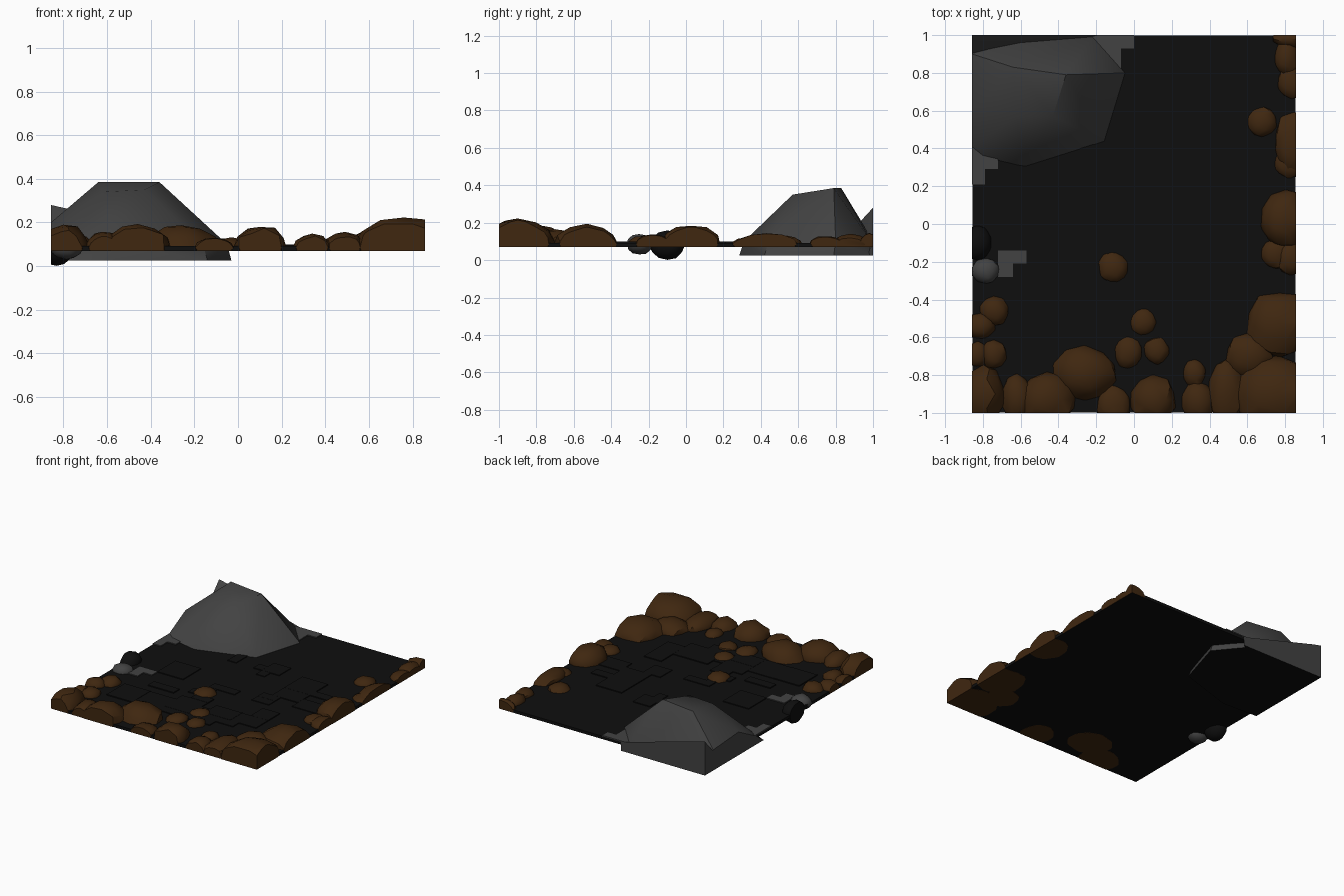
import bpy, bmesh, random
from mathutils import Vector

if "Cube" in bpy.data.objects:
    bpy.data.objects.remove(bpy.data.objects["Cube"])

random.seed(4)
HX, HY = 0.857, 1.0          # half extents of the terrain tile
BOTTOM, TOP = 0.07, 0.092    # ground slab heights


def material(name, rgb):
    m = bpy.data.materials.new(name)
    m.diffuse_color = (*rgb, 1)
    m.use_nodes = True
    m.node_tree.nodes["Principled BSDF"].inputs["Base Color"].default_value = m.diffuse_color
    return m


BLACK = material("black_ground", (0.0045, 0.0045, 0.0045))
GREY = material("grey_stone", (0.055, 0.055, 0.055))
BROWN = material("brown_earth", (0.050, 0.020, 0.005))


def clip(bm, co, no):
    """Cut away everything beyond a plane and close the hole."""
    bmesh.ops.bisect_plane(bm, geom=bm.verts[:] + bm.edges[:] + bm.faces[:], dist=1e-5,
                           plane_co=co, plane_no=no, clear_outer=True)
    bmesh.ops.holes_fill(bm, edges=[e for e in bm.edges if e.is_boundary], sides=0)


def finish(bm, name, mats, angle=None):
    bmesh.ops.recalc_face_normals(bm, faces=bm.faces)
    me = bpy.data.meshes.new(name)
    bm.to_mesh(me)
    bm.free()
    ob = bpy.data.objects.new(name, me)
    bpy.context.collection.objects.link(ob)
    for m in mats:
        me.materials.append(m)
    if angle:
        bpy.ops.object.select_all(action='DESELECT')
        ob.select_set(True)
        bpy.context.view_layer.objects.active = ob
        bpy.ops.object.shade_smooth_by_angle(angle=angle)
    return ob


def box(name, x0, x1, y0, y1, z0, z1, mat):
    bm = bmesh.new()
    bmesh.ops.create_cube(bm, size=1)
    for v in bm.verts:
        v.co = Vector(((x0 + x1) / 2 + v.co.x * (x1 - x0),
                       (y0 + y1) / 2 + v.co.y * (y1 - y0),
                       (z0 + z1) / 2 + v.co.z * (z1 - z0)))
    return finish(bm, name, [mat])


def boulder(name, c, r, mat, floor=None, jitter=0.07):
    """Uneven low-poly ellipsoid, trimmed at the tile borders."""
    bm = bmesh.new()
    bmesh.ops.create_icosphere(bm, subdivisions=2, radius=1)
    for v in bm.verts:
        k = 1 + random.uniform(-jitter, jitter)
        v.co = Vector([c[i] + v.co[i] * r[i] * k for i in range(3)])
    clip(bm, (-HX, 0, 0), (-1, 0, 0))
    clip(bm, (HX, 0, 0), (1, 0, 0))
    clip(bm, (0, -HY, 0), (0, -1, 0))
    clip(bm, (0, HY, 0), (0, 1, 0))
    if floor is not None:
        clip(bm, (0, 0, floor), (0, 0, -1))
    return finish(bm, name, [mat], 0.6)


def hull(name, points):
    """Faceted grey rock with a dark underside."""
    bm = bmesh.new()
    for p in points:
        bm.verts.new(p)
    res = bmesh.ops.convex_hull(bm, input=bm.verts)
    bmesh.ops.delete(bm, geom=list({g for g in res["geom_interior"] + res["geom_unused"]
                                    if isinstance(g, bmesh.types.BMVert)}), context='VERTS')
    bm.normal_update()
    bmesh.ops.recalc_face_normals(bm, faces=bm.faces)
    for f in bm.faces:
        f.material_index = 1 if f.normal.z < -0.9 else 0
    return finish(bm, name, [GREY, BLACK], 0.6)


# Ground slab
E = 0.002
box("ground_slab", -HX + E, HX - E, -HY + E, HY - E, BOTTOM, TOP, BLACK)

# Low stepped patches on the ground
CELL = HX / 12
for i in range(26):
    x = -HX + CELL * random.randint(3, 19)
    y = -HY + CELL * random.randint(5, 18)
    box("ground_step", x, x + CELL * random.randint(1, 4), y, y + CELL * random.randint(1, 3),
        TOP - 0.002, TOP + 0.005 + 0.0001 * i, BLACK)

# Grey stone tiles beside the rocks
for x0, x1, y0, y1 in [(-0.24, 0.0, 0.93, 1), (-0.2, -0.07, 0.8, 0.93),
                       (-HX, -0.72, 0.29, 0.45), (-HX, -0.79, 0.21, 0.29),
                       (-0.72, -0.57, -0.21, -0.14), (-0.72, -0.64, -0.28, -0.21)]:
    box("stone_tile", x0, x1, y0, y1, TOP, TOP + 0.007, GREY)

# Large rock: buried base, ground outline, front shoulder and crest
hull("large_rock", [
    (-HX, 0.30, 0.025), (-0.57, 0.285, 0.025), (-0.14, 0.42, 0.025), (-0.03, 0.79, 0.025),
    (-0.2, 0.998, 0.025), (-HX, 0.998, 0.025),
    (-HX, 0.41, 0.10), (-0.57, 0.31, 0.10), (-0.16, 0.44, 0.10), (-0.05, 0.80, 0.10),
    (-0.22, 0.99, 0.10), (-0.6, 0.96, 0.17), (-HX, 0.90, 0.18), (-HX, 0.6, 0.2),
    (-0.62, 0.57, 0.34), (-0.43, 0.57, 0.35), (-0.64, 0.83, 0.385), (-0.36, 0.79, 0.385),
])

# Corner rock rising behind it
hull("corner_rock", [
    (-HX, 1, 0.28), (-0.79, 1, 0.265), (-0.16, 1, 0.09), (-0.16, 1, 0.025), (-HX, 1, 0.025),
    (-HX, 0.88, 0.15), (-0.5, 0.94, 0.12), (-HX, 0.88, 0.025), (-0.2, 0.97, 0.025),
])

# Small rocks on the left border
boulder("small_grey_rock", (-0.785, -0.25, 0.085), (0.075, 0.07, 0.056), GREY)
boulder("small_black_rock", (-0.83, -0.1, 0.08), (0.08, 0.095, 0.08), BLACK, 0.0, 0.03)

# Brown earth mounds: x, y, x radius, y radius, top height
MOUNDS = [
    (.76, -.9, .24, .2, .225), (.77, -.53, .18, .18, .19), (.61, -.7, .13, .12, .165),
    (.49, -.88, .1, .17, .16), (.32, -.79, .06, .08, .13), (.34, -.94, .09, .11, .145),
    (.1, -.93, .125, .13, .185), (-.11, -.96, .09, .11, .13), (-.26, -.79, .17, .145, .19),
    (-.46, -.93, .16, .14, .195), (-.62, -.92, .08, .13, .16), (-.8, -.9, .12, .15, .195),
    (-.74, -.69, .07, .08, .14), (-.83, -.69, .06, .07, .13), (-.74, -.46, .08, .08, .14),
    (-.81, -.54, .08, .07, .14), (-.11, -.23, .085, .085, .13), (.05, -.52, .075, .075, .125),
    (-.03, -.68, .075, .09, .13), (.12, -.67, .07, .075, .13), (.8, .03, .13, .16, .19),
    (.75, -.16, .08, .08, .13), (.83, -.18, .08, .1, .14), (.68, .54, .08, .08, .13),
    (.84, .43, .1, .17, .145), (.82, .32, .08, .08, .12), (.83, .75, .07, .09, .13),
    (.81, .88, .07, .1, .14), (.83, .98, .1, .05, .145),
]
for x, y, rx, ry, top in MOUNDS:
    floor = BOTTOM - 0.0008 if rx > 0.12 else BOTTOM + 0.001
    boulder("earth_mound", (x, y, 0.085), (rx, ry, top - 0.085), BROWN, floor)
